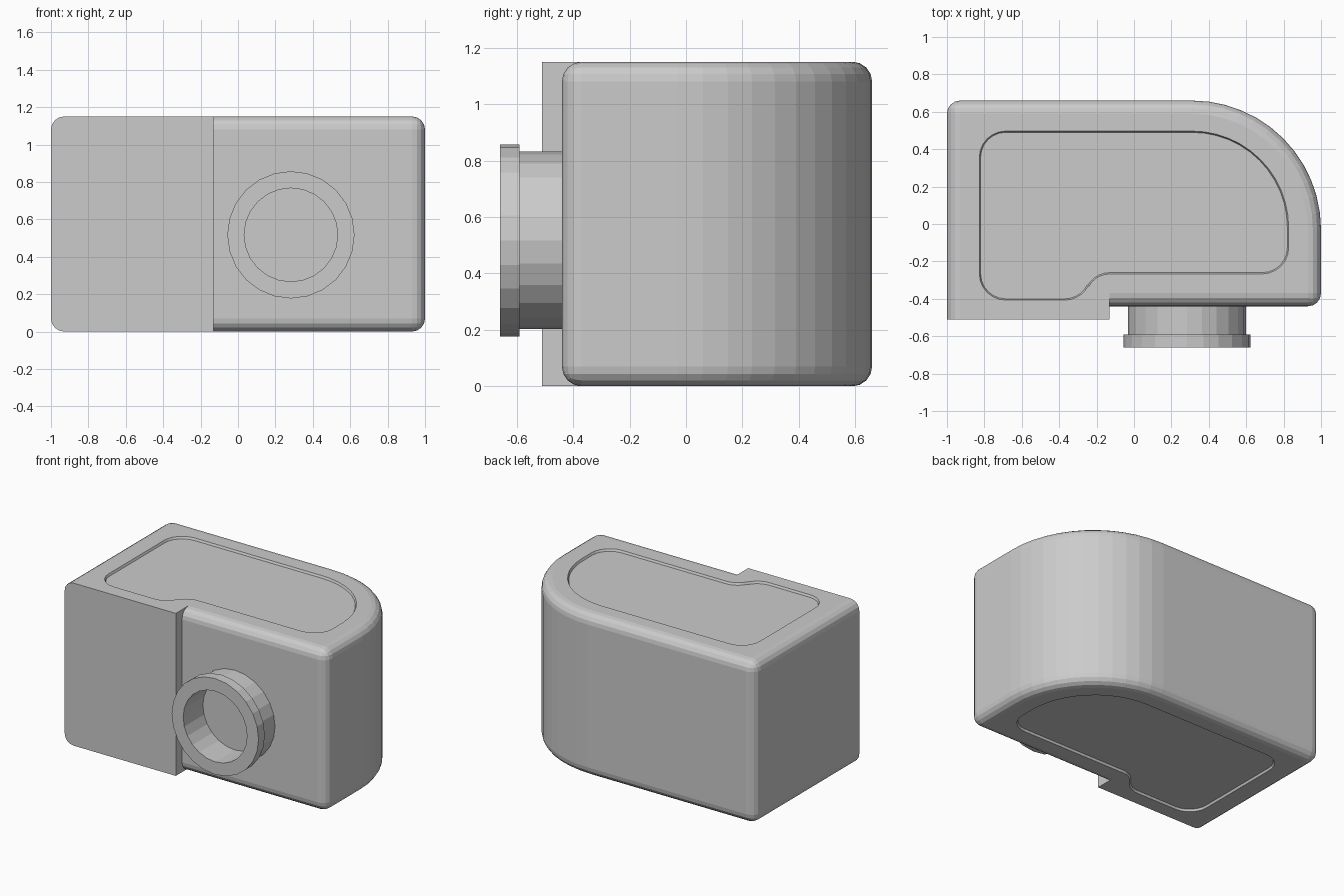
import bpy, bmesh
from math import sin, cos, radians, tau

cube = bpy.data.objects.get("Cube")
if cube:
    bpy.data.objects.remove(cube, do_unlink=True)

HEIGHT = 1.15
SEAM = -0.13        # where the thicker left grip ends
FRONT = -0.44       # front of the right half
GRIP = -0.51        # front of the left grip
BACK = 0.66
ROUND = 0.07

grey = bpy.data.materials.new("light_grey")
grey.use_nodes = True
COLOUR = (0.6, 0.6, 0.6, 1)
grey.diffuse_color = COLOUR
grey.node_tree.nodes["Principled BSDF"].inputs["Base Color"].default_value = COLOUR


def arc(cx, cy, r, start, end, steps):
    angles = [radians(start + (end - start) * i / steps) for i in range(steps + 1)]
    return [(cx + r * cos(a), cy + r * sin(a)) for a in angles]


def loft(bm, lower, z0, upper, z1):
    """Closed solid between two outlines with matching points."""
    a = [bm.verts.new((x, y, z0)) for x, y in lower]
    b = [bm.verts.new((x, y, z1)) for x, y in upper]
    n = len(a)
    bm.faces.new(a[::-1])
    bm.faces.new(b)
    for i in range(n):
        j = (i + 1) % n
        bm.faces.new((a[i], a[j], b[j], b[i]))


def finish(bm, name):
    bmesh.ops.recalc_face_normals(bm, faces=bm.faces[:])
    mesh = bpy.data.meshes.new(name)
    bm.to_mesh(mesh)
    bm.free()
    mesh.materials.append(grey)
    obj = bpy.data.objects.new(name, mesh)
    bpy.context.collection.objects.link(obj)
    return obj


def on_plane(element, axis, value):
    return all(abs(v.co[axis] - value) < 1e-4 for v in element.verts)


# Body: left grip and right half, rounded separately and welded at the seam
bm = bmesh.new()
left = [(-1, GRIP), (SEAM, GRIP), (SEAM, BACK), (-1, BACK)]
right = [(SEAM, FRONT), (1, FRONT)] + arc(0.31, -0.03, 0.69, 0, 90, 12) + [(SEAM, BACK)]
for outline in (left, right):
    loft(bm, outline, 0, outline, HEIGHT)
bmesh.ops.recalc_face_normals(bm, faces=bm.faces[:])
rounded = [e for e in bm.edges if e.calc_face_angle() > 1
           and not on_plane(e, 0, SEAM) and not on_plane(e, 1, GRIP)]
bmesh.ops.bevel(bm, geom=rounded, offset=ROUND, offset_type='OFFSET',
                segments=4, profile=0.5, affect='EDGES')
bmesh.ops.bisect_plane(bm, geom=bm.verts[:] + bm.edges[:] + bm.faces[:], dist=1e-4,
                       plane_co=(0, FRONT + ROUND, 0), plane_no=(0, 1, 0))
caps = [f for f in bm.faces if on_plane(f, 0, SEAM)]
bmesh.ops.delete(bm, geom=caps, context='FACES')
bmesh.ops.remove_doubles(bm, verts=bm.verts[:], dist=1e-4)
bmesh.ops.holes_fill(bm, edges=[e for e in bm.edges if e.is_boundary], sides=0)
bmesh.ops.dissolve_limit(bm, angle_limit=radians(0.5), verts=bm.verts[:], edges=bm.edges[:])
body = finish(bm, "body")


# Shallow recessed panels on the top and the bottom
def panel(grow):
    r = 0.134 + grow
    points = arc(-0.686, -0.266, r, 180, 270, 6)
    points += arc(-0.37, -0.266, r, -90, -26.6, 5)
    points += arc(-0.13, -0.394, 0.134 - grow, 153.4, 90, 5)
    points += arc(0.686, -0.126, r, -90, 0, 6)
    points += arc(0.31, -0.02, 0.51 + grow, 0, 90, 12)
    return points + arc(-0.686, 0.356, r, 90, 180, 6)


DEPTH = 0.015
bm = bmesh.new()
loft(bm, panel(0), HEIGHT - DEPTH, panel(0.014), HEIGHT + DEPTH)
loft(bm, panel(0.014), -DEPTH, panel(0), DEPTH)
cutter = finish(bm, "panel_cutter")
cutter.hide_render = True
cut = body.modifiers.new("panels", 'BOOLEAN')
cut.operation = 'DIFFERENCE'
cut.solver = 'EXACT'
cut.object = cutter
graph = bpy.context.evaluated_depsgraph_get()
carved = bpy.data.meshes.new_from_object(body.evaluated_get(graph))
body.modifiers.clear()
body.data = carved
bpy.data.objects.remove(cutter, do_unlink=True)

# Lens tube: open ring with a wider rim at the front
SIDES = 24
profile = [(0.25, -0.43), (0.25, -0.66), (0.34, -0.66),
           (0.34, -0.59), (0.315, -0.59), (0.315, -0.43)]
bm = bmesh.new()
rings = []
for i in range(SIDES):
    a = tau * i / SIDES
    rings.append([bm.verts.new((0.283 + r * cos(a), y, 0.517 + r * sin(a)))
                  for r, y in profile])
for i, ring in enumerate(rings):
    following = rings[(i + 1) % SIDES]
    for k in range(len(profile)):
        m = (k + 1) % len(profile)
        bm.faces.new((ring[k], ring[m], following[m], following[k]))
finish(bm, "lens_tube")
